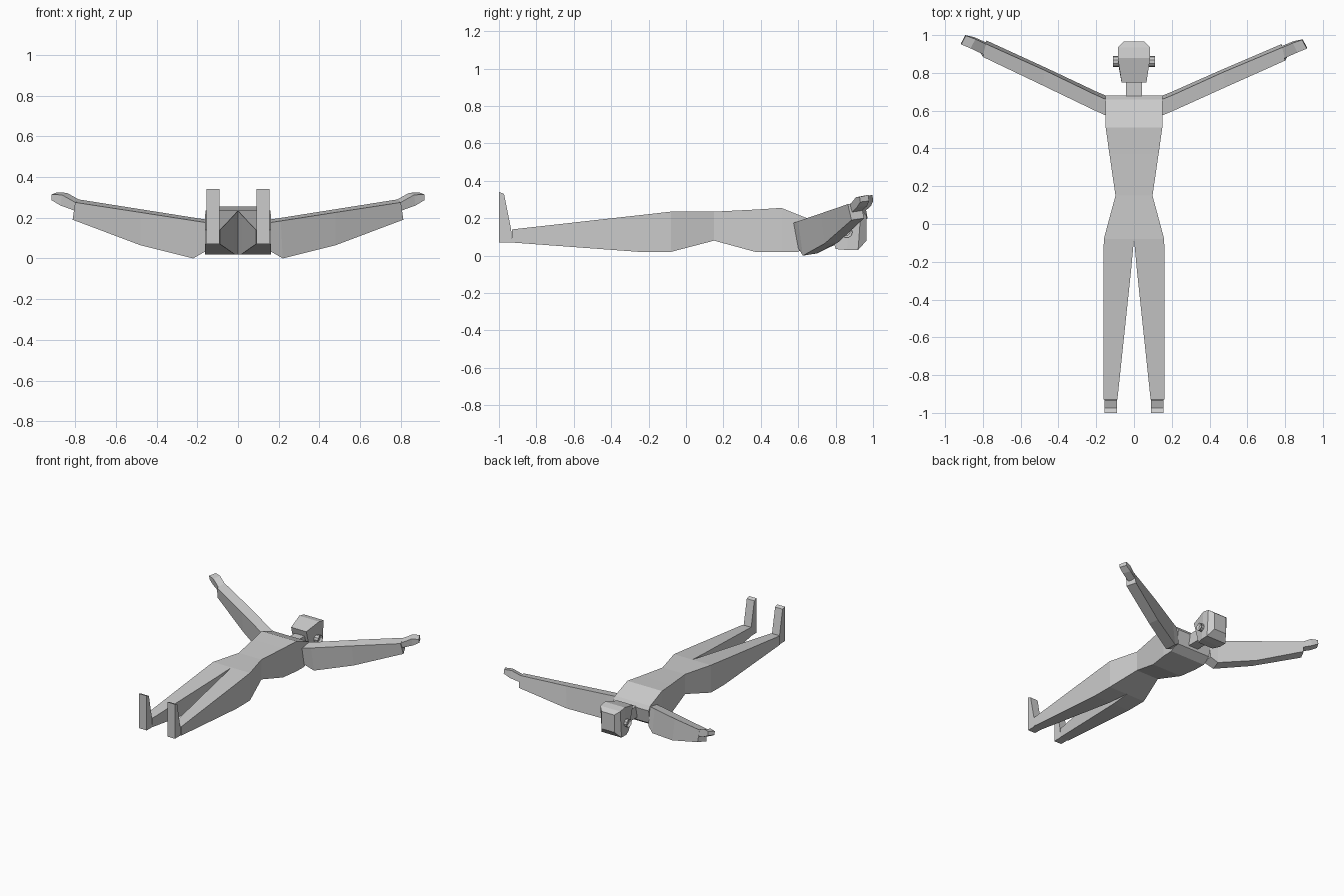
import bpy, bmesh, math
from mathutils import Matrix

grey = bpy.data.materials.new("plain grey")
grey.diffuse_color = (0.6, 0.6, 0.6, 1)


def finish(bm, name):
    bmesh.ops.recalc_face_normals(bm, faces=bm.faces)
    mesh = bpy.data.meshes.new(name)
    bm.to_mesh(mesh)
    bm.free()
    mesh.materials.append(grey)
    obj = bpy.data.objects.new(name, mesh)
    bpy.context.collection.objects.link(obj)
    return obj


def loft(name, rings, side=1, cap_start=True, cap_end=True):
    """Skin a row of four-cornered rings; side=-1 mirrors across x."""
    bm = bmesh.new()
    rows = [[bm.verts.new((x * side, y, z)) for x, y, z in r] for r in rings]
    for a, b in zip(rows, rows[1:]):
        for i in range(4):
            j = (i + 1) % 4
            bm.faces.new((a[i], a[j], b[j], b[i]))
    if cap_start:
        bm.faces.new(rows[0])
    if cap_end:
        bm.faces.new(rows[-1])
    return finish(bm, name)


def ring(x0, x1, y_low, z_low, y_top, z_top):
    """Rectangular section between x0 and x1, optionally leaning in y."""
    return [(x0, y_low, z_low), (x1, y_low, z_low),
            (x1, y_top, z_top), (x0, y_top, z_top)]


def sym(w, *rest):
    return ring(-w, w, *rest)


# Torso: hips, waist, ribs, chest, shoulders
loft("torso", [
    sym(0.16, -0.08, 0.02, -0.08, 0.235),
    sym(0.098, 0.15, 0.08, 0.15, 0.235),
    sym(0.13, 0.37, 0.02, 0.37, 0.246),
    sym(0.15, 0.51, 0.02, 0.51, 0.255),
    sym(0.152, 0.60, 0.02, 0.66, 0.195),
    sym(0.152, 0.66, 0.06, 0.68, 0.165),
], cap_start=False)

# Neck and head
loft("neck", [sym(0.042, 0.64, 0.08, 0.64, 0.17),
              sym(0.042, 0.80, 0.08, 0.80, 0.17)])
loft("head", [
    sym(0.066, 0.80, 0.035, 0.75, 0.215),
    sym(0.086, 0.86, 0.03, 0.88, 0.25),
    sym(0.086, 0.92, 0.03, 0.935, 0.24),
    sym(0.055, 0.965, 0.08, 0.965, 0.215),
])

for side, label in ((1, "right"), (-1, "left")):
    # Ear disc with a recessed centre
    bm = bmesh.new()
    place = Matrix.Translation((side * 0.093, 0.86, 0.125)) @ Matrix.Rotation(math.pi / 2, 4, 'Y')
    bmesh.ops.create_cone(bm, cap_ends=True, segments=10, radius1=0.03,
                          radius2=0.03, depth=0.036, matrix=place)
    outer = max(bm.faces, key=lambda f: f.calc_center_median().x * side)
    bmesh.ops.inset_region(bm, faces=[outer], thickness=0.013)
    bmesh.ops.translate(bm, verts=outer.verts, vec=(-side * 0.015, 0, 0))
    finish(bm, label + "_ear")

    # Leg, tapering from hip to ankle
    loft(label + "_leg", [
        ring(0, 0.16, -0.08, 0.02, -0.08, 0.235),
        ring(0.016, 0.161, -0.25, 0.02, -0.25, 0.216),
        ring(0.088, 0.161, -0.93, 0.07, -0.93, 0.14),
    ], side, cap_start=False)

    # Foot, upright with a thinner toe
    loft(label + "_foot", [
        [(0.09, -1, 0.07), (0.155, -1, 0.07), (0.155, -0.93, 0.07), (0.09, -0.93, 0.07)],
        [(0.09, -1, 0.14), (0.155, -1, 0.14), (0.155, -0.935, 0.14), (0.09, -0.935, 0.14)],
        [(0.09, -1, 0.34), (0.155, -1, 0.34), (0.155, -0.973, 0.33), (0.09, -0.973, 0.33)],
    ], side)

    # Arm and hand; the left one is swung slightly further up
    swing = 0 if side > 0 else 0.03

    def swung(rings):
        return [[(x, y + swing * (x - 0.15), z) for x, y, z in r] for r in rings]

    # Corners per ring: front top, front bottom, back bottom, back top
    loft(label + "_arm", swung([
        [(0.15, 0.575, 0.175), (0.15, 0.60, 0.04), (0.15, 0.68, 0.05), (0.15, 0.66, 0.19)],
        [(0.21, 0.60, 0.184), (0.22, 0.625, 0.0), (0.20, 0.70, 0.012), (0.21, 0.685, 0.199)],
        [(0.48, 0.722, 0.226), (0.48, 0.742, 0.065), (0.46, 0.815, 0.072), (0.475, 0.805, 0.241)],
        [(0.80, 0.865, 0.275), (0.812, 0.885, 0.19), (0.78, 0.952, 0.20), (0.785, 0.935, 0.29)],
    ]), side)
    loft(label + "_hand", swung([
        [(0.79, 0.875, 0.27), (0.79, 0.885, 0.23), (0.765, 0.935, 0.235), (0.765, 0.925, 0.28)],
        [(0.865, 0.908, 0.312), (0.872, 0.915, 0.26), (0.845, 0.968, 0.265), (0.84, 0.958, 0.322)],
        [(0.915, 0.928, 0.314), (0.917, 0.932, 0.287), (0.893, 0.978, 0.292), (0.89, 0.975, 0.324)],
    ]), side)
